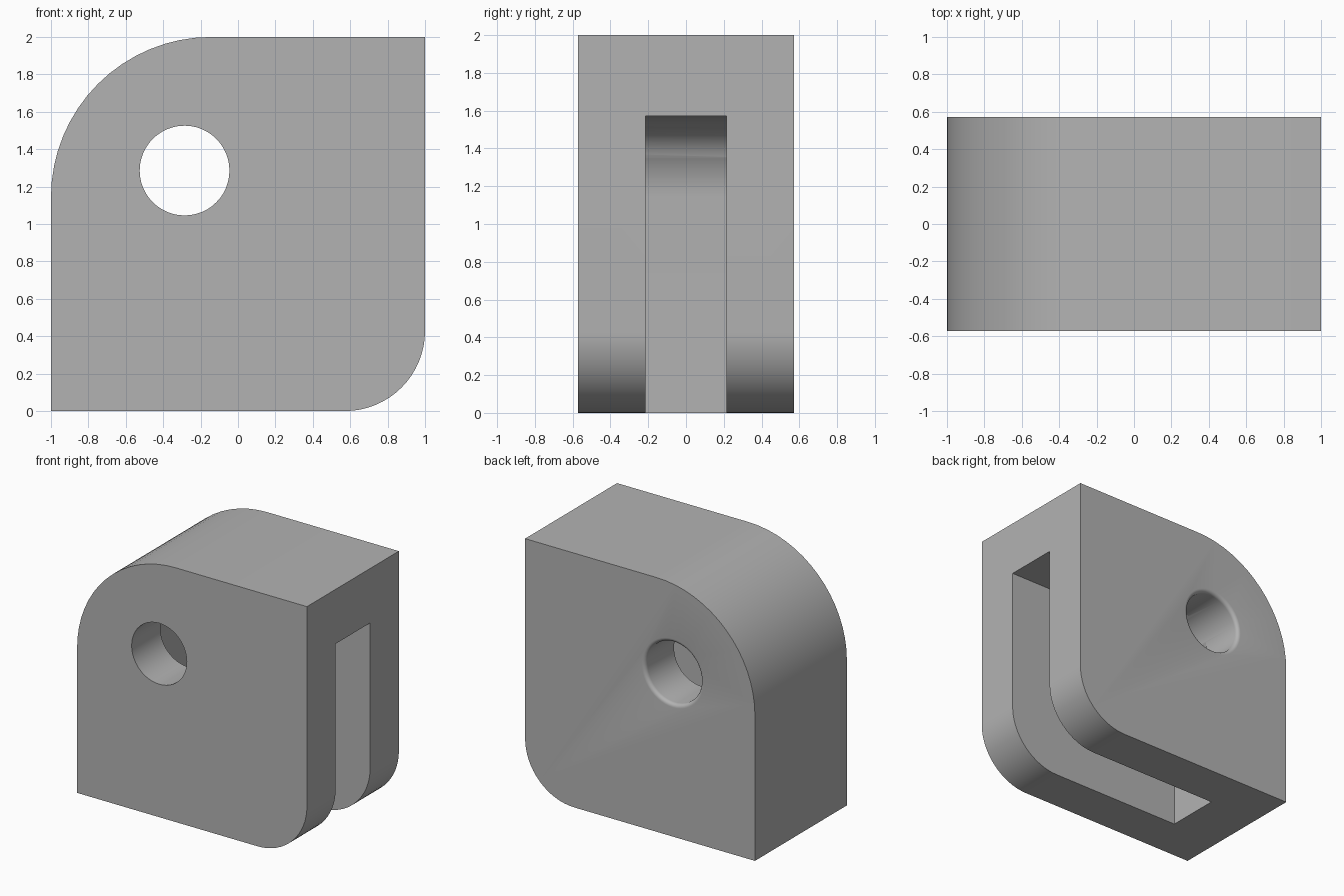
import bpy, bmesh, math

default_cube = bpy.data.objects.get("Cube")
if default_cube:
    bpy.data.objects.remove(default_cube, do_unlink=True)

U = 2 / 7                      # design module of the block
HALF_DEPTH = 2 * U
SLOT_HALF = 0.75 * U
WALL = 1.5 * U

grey = bpy.data.materials.new("light grey")
grey.use_nodes = True
colour = (0.45, 0.45, 0.45, 1)
grey.diffuse_color = colour
grey.node_tree.nodes["Principled BSDF"].inputs["Base Color"].default_value = colour


def arc(cx, cz, r, start, end, steps):
    """Points on an arc in the xz plane, angles in degrees."""
    angles = [math.radians(start + (end - start) * i / steps) for i in range(steps + 1)]
    return [(cx + r * math.cos(a), cz + r * math.sin(a)) for a in angles]


def loft(name, rings):
    """Closed solid through rings given as (y, outline) pairs."""
    bm = bmesh.new()
    loops = [[bm.verts.new((x, y, z)) for x, z in outline] for y, outline in rings]
    bm.faces.new(loops[0])
    bm.faces.new(loops[-1][::-1])
    n = len(loops[0])
    for a, b in zip(loops, loops[1:]):
        for i in range(n):
            j = (i + 1) % n
            bm.faces.new((a[i], b[i], b[j], a[j]))
    bmesh.ops.recalc_face_normals(bm, faces=bm.faces[:])
    mesh = bpy.data.meshes.new(name)
    bm.to_mesh(mesh)
    bm.free()
    mesh.materials.append(grey)
    obj = bpy.data.objects.new(name, mesh)
    bpy.context.collection.objects.link(obj)
    return obj


def cut(target, cutter):
    mod = target.modifiers.new(cutter.name, "BOOLEAN")
    mod.operation = "DIFFERENCE"
    mod.solver = "EXACT"
    mod.object = cutter
    bpy.context.view_layer.objects.active = target
    bpy.ops.object.modifier_apply(modifier=mod.name)
    bpy.data.objects.remove(cutter, do_unlink=True)


# Block with a large rounded upper corner and a smaller lower one
corner = (-U / 2, 4 * U)
outline = [(-1, 0)] + arc(1 - WALL, WALL, WALL, -90, 0, 16) + [(1, 2)] \
    + arc(*corner, 3 * U, 90, 180, 16)
block = loft("clevis_block", [(-HALF_DEPTH, outline), (HALF_DEPTH, outline)])

# Slot open to the right and below, following the rounded corner
slot = [(WALL - 1, -1), (3, -1), (3, 2 - WALL)] + arc(*corner, WALL, 90, 180, 16)
cut(block, loft("slot_cutter", [(-SLOT_HALF, slot), (SLOT_HALF, slot)]))

# Pin hole with a rounded rim at the back
HOLE, RIM = 0.24, 0.03
sections = [(-1, HOLE)]
for i in range(6):
    a = math.radians(90 * i / 5)
    sections.append((HALF_DEPTH - RIM + RIM * math.sin(a), HOLE + RIM * (1 - math.cos(a))))
sections.append((1, HOLE + RIM))
cut(block, loft("hole_cutter",
                [(y, arc(-U, 4.5 * U, r, 0, 360, 48)[:-1]) for y, r in sections]))

# Smooth curves, crisp edges
for o in bpy.context.selected_objects:
    o.select_set(False)
block.select_set(True)
bpy.context.view_layer.objects.active = block
bpy.ops.object.shade_smooth_by_angle(angle=math.radians(30))
